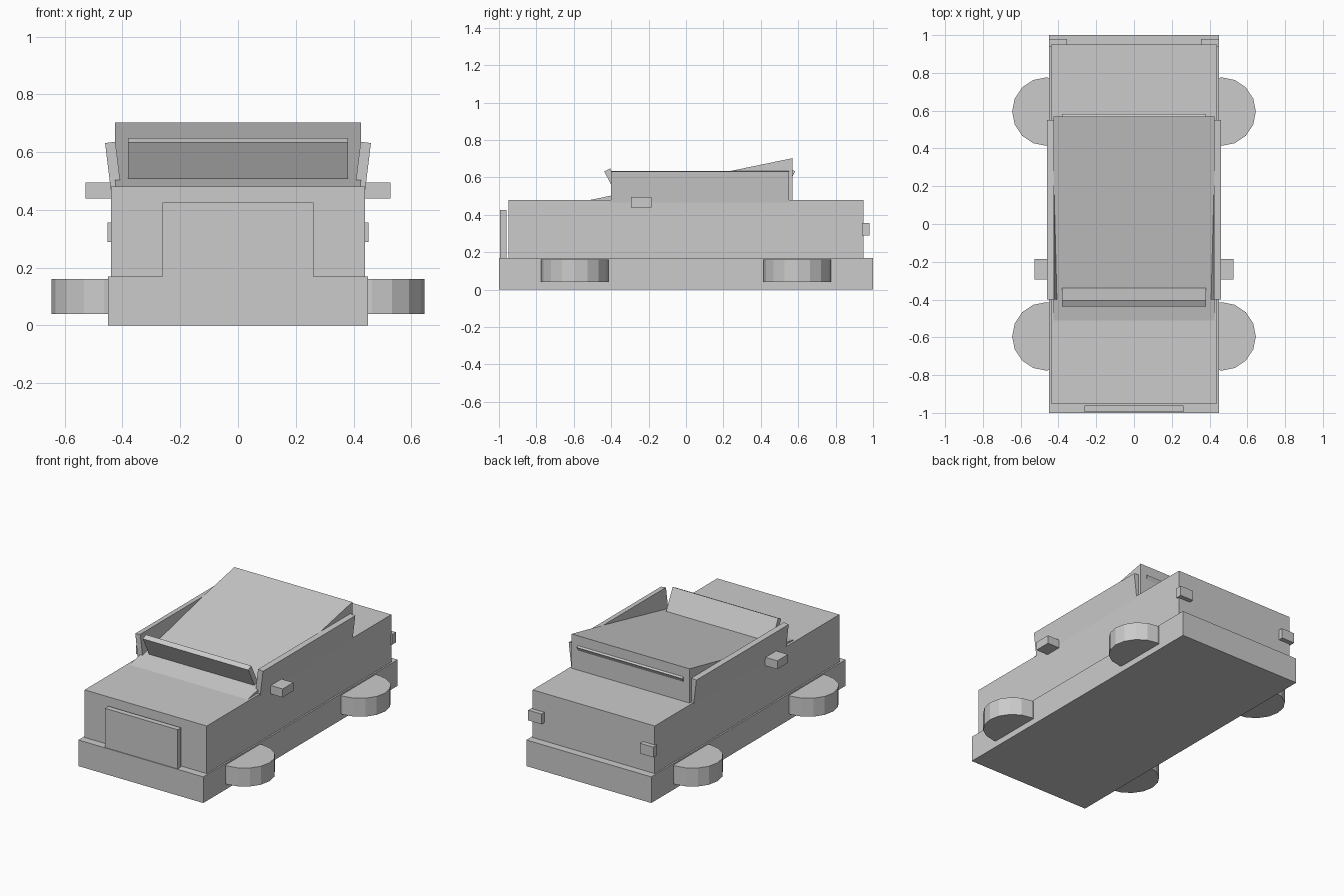
import bpy
import bmesh
import math
from mathutils import Matrix, Vector

if "Cube" in bpy.data.objects:
    bpy.data.objects.remove(bpy.data.objects["Cube"], do_unlink=True)

grey = bpy.data.materials.new("plain grey")
grey.use_nodes = True
COLOUR = (0.6, 0.6, 0.6, 1)
grey.diffuse_color = COLOUR
grey.node_tree.nodes["Principled BSDF"].inputs["Base Color"].default_value = COLOUR


def finish(name, bm):
    bmesh.ops.recalc_face_normals(bm, faces=bm.faces)
    mesh = bpy.data.meshes.new(name)
    bm.to_mesh(mesh)
    bm.free()
    mesh.materials.append(grey)
    obj = bpy.data.objects.new(name, mesh)
    bpy.context.collection.objects.link(obj)


def plate(name, size, centre, angle=0, axis="X"):
    """Box, optionally tilted about one axis."""
    bm = bmesh.new()
    bmesh.ops.create_cube(bm, size=1)
    bmesh.ops.scale(bm, vec=size, verts=bm.verts)
    bmesh.ops.rotate(bm, matrix=Matrix.Rotation(math.radians(angle), 3, axis), verts=bm.verts)
    bmesh.ops.translate(bm, vec=centre, verts=bm.verts)
    finish(name, bm)


def box(name, low, high):
    low, high = Vector(low), Vector(high)
    plate(name, high - low, (low + high) / 2)


def prism(name, profile, half_width):
    """Side profile (y, z) extruded across x."""
    bm = bmesh.new()
    face = bm.faces.new([bm.verts.new((-half_width, y, z)) for y, z in profile])
    result = bmesh.ops.extrude_face_region(bm, geom=[face])
    moved = [v for v in result["geom"] if isinstance(v, bmesh.types.BMVert)]
    bmesh.ops.translate(bm, vec=(2 * half_width, 0, 0), verts=moved)
    finish(name, bm)


def wheel(name, x, y):
    """Flat-lying disc."""
    bm = bmesh.new()
    bmesh.ops.create_cone(bm, cap_ends=True, segments=16, radius1=0.181,
                          radius2=0.181, depth=0.12)
    bmesh.ops.translate(bm, vec=(x, y, 0.1), verts=bm.verts)
    finish(name, bm)


# Chassis, body and sloping cabin
box("chassis", (-0.45, -1, 0), (0.45, 1, 0.17))
box("body", (-0.44, -0.95, 0.16), (0.44, 0.95, 0.48))
prism("cabin", [(-0.51, 0.48), (0.57, 0.48), (0.57, 0.703)], 0.425)
box("grille", (-0.262, -0.995, 0.17), (0.262, -0.96, 0.425))

# Front and rear glass lean outwards at the top
for name, side, y in (("windshield", -1, -0.381), ("rear_window", 1, 0.527)):
    plate(name, (0.76, 0.035, 0.178), (0, y, 0.561), -27 * side)

# Paired parts
for label, s in (("left", 1), ("right", -1)):
    plate("side_window_" + label, (0.036, 0.95, 0.17), (s * 0.432, 0.075, 0.549), 7 * s, "Y")
    plate("mirror_" + label, (0.09, 0.11, 0.055), (s * 0.483, -0.24, 0.467))
    plate("tail_light_" + label, (0.096, 0.04, 0.067), (s * 0.403, 0.96, 0.323))
    for end, y in (("front", -0.595), ("rear", 0.595)):
        wheel(end + "_wheel_" + label, s * 0.464, y)
